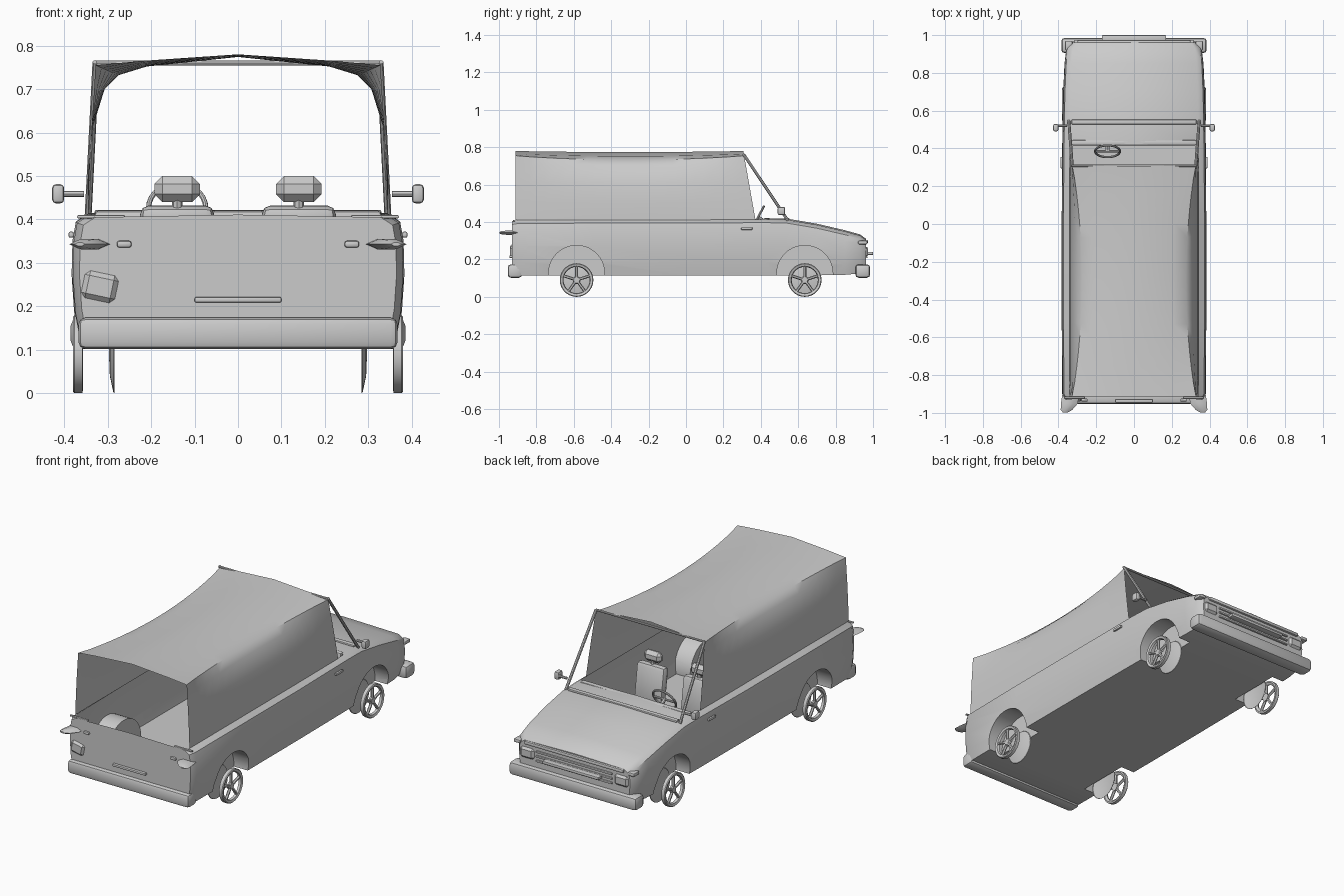
import bpy, bmesh, math
from mathutils import Vector, Matrix

if "Cube" in bpy.data.objects:
    bpy.data.objects.remove(bpy.data.objects["Cube"])


def make(name, bm, mirror=False, smooth=True):
    bmesh.ops.recalc_face_normals(bm, faces=bm.faces)
    me = bpy.data.meshes.new(name)
    bm.to_mesh(me)
    bm.free()
    ob = bpy.data.objects.new(name, me)
    bpy.context.collection.objects.link(ob)
    if mirror:
        ob.modifiers.new("Mirror", 'MIRROR')
    if smooth:
        shade(ob)
    return ob


def shade(ob):
    bpy.ops.object.select_all(action='DESELECT')
    ob.select_set(True)
    bpy.context.view_layer.objects.active = ob
    bpy.ops.object.shade_smooth_by_angle(angle=math.radians(35))


def loft(bm, rows, closed=False):
    """Skin rows of points; closed joins each row into a ring and caps the ends."""
    vs = [[bm.verts.new(p) for p in r] for r in rows]
    n = len(vs[0])
    for a, b in zip(vs, vs[1:]):
        for i in range(n if closed else n - 1):
            j = (i + 1) % n
            bm.faces.new((a[i], a[j], b[j], b[i]))
    if closed:
        bm.faces.new(vs[0])
        bm.faces.new(vs[-1])


def box(name, c, s, bevel=0.0, mirror=False, rot=None, seg=2):
    bm = bmesh.new()
    bmesh.ops.create_cube(bm, size=1)
    bmesh.ops.scale(bm, vec=s, verts=bm.verts)
    if bevel:
        bmesh.ops.bevel(bm, geom=bm.edges[:], offset=bevel, segments=seg, affect='EDGES', profile=0.5)
    if rot:
        bmesh.ops.rotate(bm, cent=(0, 0, 0), matrix=Matrix.Rotation(rot[0], 3, rot[1]), verts=bm.verts)
    bmesh.ops.translate(bm, vec=c, verts=bm.verts)
    return make(name, bm, mirror)


def rod(name, a, b, r, mirror=False, sides=8):
    a, b = Vector(a), Vector(b)
    bm = bmesh.new()
    q = (b - a).to_track_quat('Z', 'Y').to_matrix().to_4x4()
    bmesh.ops.create_cone(bm, cap_ends=True, segments=sides, radius1=r, radius2=r,
                          depth=(b - a).length, matrix=Matrix.Translation((a + b) / 2) @ q)
    return make(name, bm, mirror)


def lathe(bm, profile, y, z, n=28):
    """Spin (radius, x) points around an axle along x."""
    rows = [[(x, y + r * math.cos(2 * math.pi * k / n), z + r * math.sin(2 * math.pi * k / n))
             for r, x in profile] for k in range(n + 1)]
    loft(bm, rows)
    bmesh.ops.remove_doubles(bm, verts=bm.verts, dist=1e-5)


AXLES = (-0.585, 0.635)

# lower body: y, half width, top z, bottom z
stations = [(-0.93, .365, .395, .125), (-0.90, .38, .40, .115), (-0.5, .383, .402, .115),
            (0.0, .383, .402, .115), (0.42, .38, .405, .115), (0.54, .378, .402, .115),
            (0.70, .375, .375, .115), (0.85, .368, .34, .118), (0.93, .358, .318, .125),
            (0.962, .335, .295, .135)]
rows = []
for y, w, t, b in stations:
    half = [(w * .95, b), (w * .985, b + .25 * (t - b)), (w, b + .55 * (t - b)),
            (w * .995, b + .82 * (t - b)), (w * .975, t - .008), (w * .90, t + .01)]
    rows.append([(x, y, z) for x, z in half] + [(0, y, t + .016)] +
                [(-x, y, z) for x, z in reversed(half)])
bm = bmesh.new()
loft(bm, rows, closed=True)
body = make("lower_body", bm, smooth=False)

# wheel arches cut from the solid
bm = bmesh.new()
for y in AXLES:
    for s in (-1, 1):
        bmesh.ops.create_cone(bm, cap_ends=True, segments=40, radius1=.15, radius2=.15, depth=.22,
                              matrix=Matrix.Translation((s * .39, y, .125)) @ Matrix.Rotation(math.pi / 2, 4, 'Y'))
cutter = make("arch_cutter", bm, smooth=False)
cutter.hide_render = True
mod = body.modifiers.new("Arches", 'BOOLEAN')
mod.operation, mod.object, mod.solver = 'DIFFERENCE', cutter, 'EXACT'
bpy.context.view_layer.objects.active = body
bpy.ops.object.modifier_apply(modifier="Arches")
bpy.data.objects.remove(cutter)

# open the top of the cabin and load area
bm = bmesh.new()
bm.from_mesh(body.data)
top = [f for f in bm.faces if f.calc_center_median().z > .385 and f.calc_center_median().y < .41
       and f.normal.z > .8 and abs(f.calc_center_median().x) < .3]
bmesh.ops.delete(bm, geom=top, context='FACES')
bm.to_mesh(body.data)
bm.free()
shade(body)

# canopy: crisp section at the ends, softer shoulders in the middle
ends = [(.345, .412), (.342, .50), (.337, .61), (.331, .70), (.328, .755), (.22, .765), (0, .78)]
mids = [(.345, .412), (.345, .50), (.335, .61), (.307, .70), (.275, .732), (.21, .752), (0, .774)]
bm = bmesh.new()
rows = []
for k in range(17):
    t = k / 16
    m = math.sin(math.pi * t) ** 0.8 if 0 < t < 1 else 0
    half = []
    for (xa, za), (xb, zb) in zip(ends, mids):
        front = .37 - (za - .42) / .34 * .06
        half.append((xa + (xb - xa) * m, -.912 + t * (front + .912), za + (zb - za) * m))
    rows.append(half + [(-x, y, z) for x, y, z in reversed(half[:-1])])
loft(bm, rows)
make("canopy", bm)

# windscreen frame, dashboard and steering wheel
rod("windscreen_pillar", (.327, .308, .762), (.345, .545, .408), .008, True)
rod("windscreen_header", (-.327, .308, .76), (.327, .308, .76), .006)
box("windscreen_sill", (0, .54, .416), (.66, .025, .012), .004)
box("dashboard", (0, .43, .35), (.66, .03, .14), .008)
bpy.ops.mesh.primitive_torus_add(major_radius=.066, minor_radius=.006, major_segments=28, minor_segments=8,
                                 location=(-.14, .385, .425), rotation=(math.radians(62), 0, 0))
bpy.context.object.name = "steering_wheel"
shade(bpy.context.object)
rod("steering_column", (-.14, .385, .425), (-.14, .44, .39), .01)
rod("steering_spoke", (-.2, .385, .425), (-.08, .385, .425), .006)

# seats
box("seat_base", (.14, .20, .22), (.18, .18, .07), .02, True)
box("seat_back", (.14, .10, .33), (.17, .05, .205), .02, True, (math.radians(8), 'X'))
rod("headrest_post", (.14, .085, .42), (.14, .082, .46), .012, True)
box("headrest", (.14, .08, .47), (.104, .045, .06), .018, True, seg=1)

# bumpers
box("rear_bumper", (0, -.915, .138), (.735, .075, .072), .016)
box("front_bumper", (0, .945, .138), (.77, .08, .072), .018)

# wheels: spoked outer rim, plain inner disc
for y in AXLES:
    end = "rear" if y < 0 else "front"
    bm = bmesh.new()
    lathe(bm, [(.082, .357), (.09, .358), (.09, .376), (.086, .38), (.074, .376), (.07, .364), (.082, .357)], y, .09)
    make(end + "_rim", bm, True)
    bm = bmesh.new()
    lathe(bm, [(0, .374), (.016, .374), (.021, .368), (.021, .358), (0, .358)], y, .09, 16)
    make(end + "_hub", bm, True)
    bm = bmesh.new()
    lathe(bm, [(0, .297), (.05, .295), (.088, .287), (.09, .284)], y, .09)
    make(end + "_inner_disc", bm, True)
    for k in range(5):
        a = math.radians(90 + 72 * k)
        d = Vector((0, math.cos(a), math.sin(a)))
        p = Vector((.367, y, .09))
        rod(end + "_spoke", p + d * .015, p + d * .076, .008, True, 6)

# side mirrors and door handles
rod("mirror_arm", (.355, .52, .459), (.415, .52, .459), .007, True)
box("mirror_head", (.414, .51, .459), (.028, .04, .044), .009, True)
box("door_handle", (.384, .325, .365), (.012, .06, .014), .004, True)

# tail: wing lamps, latches, plate handle, loose lamp on one side
bm = bmesh.new()
loft(bm, [[(x + dx, y, .343 + dz) for dx, dz in ((-w, 0), (-w * .4, h), (w * .4, h), (w, 0), (w * .4, -h), (-w * .4, -h))]
          for x, y, w, h in ((.335, -.90, .044, .011), (.342, -.95, .045, .012), (.358, -.985, .03, .009), (.364, -.998, .012, .004))],
     closed=True)
make("tail_lamp", bm, True)
box("tailgate_latch", (.262, -.932, .343), (.034, .016, .016), .006, True)
box("tailgate_handle", (0, -.936, .215), (.2, .018, .013), .004)
box("tailgate_lip", (.315, -.92, .406), (.11, .012, .008), .003, True)
box("side_rear_lamp", (-.318, -.926, .245), (.085, .03, .07), .014, rot=(math.radians(12), 'Y'), seg=1)

# nose: hood lip, grille bars, headlamps and plate bar
box("hood_lip", (0, .962, .295), (.6, .022, .02), .007)
for k in range(3):
    box("grille_bar", (0, .964, .262 - .025 * k), (.46, .014, .01), .003)
box("headlamp", (.285, .958, .24), (.085, .03, .06), .012, True, seg=1)
box("turn_lamp", (.345, .945, .29), (.04, .05, .02), .007, True)
box("plate_bar", (0, .982, .232), (.34, .036, .016), .004)
